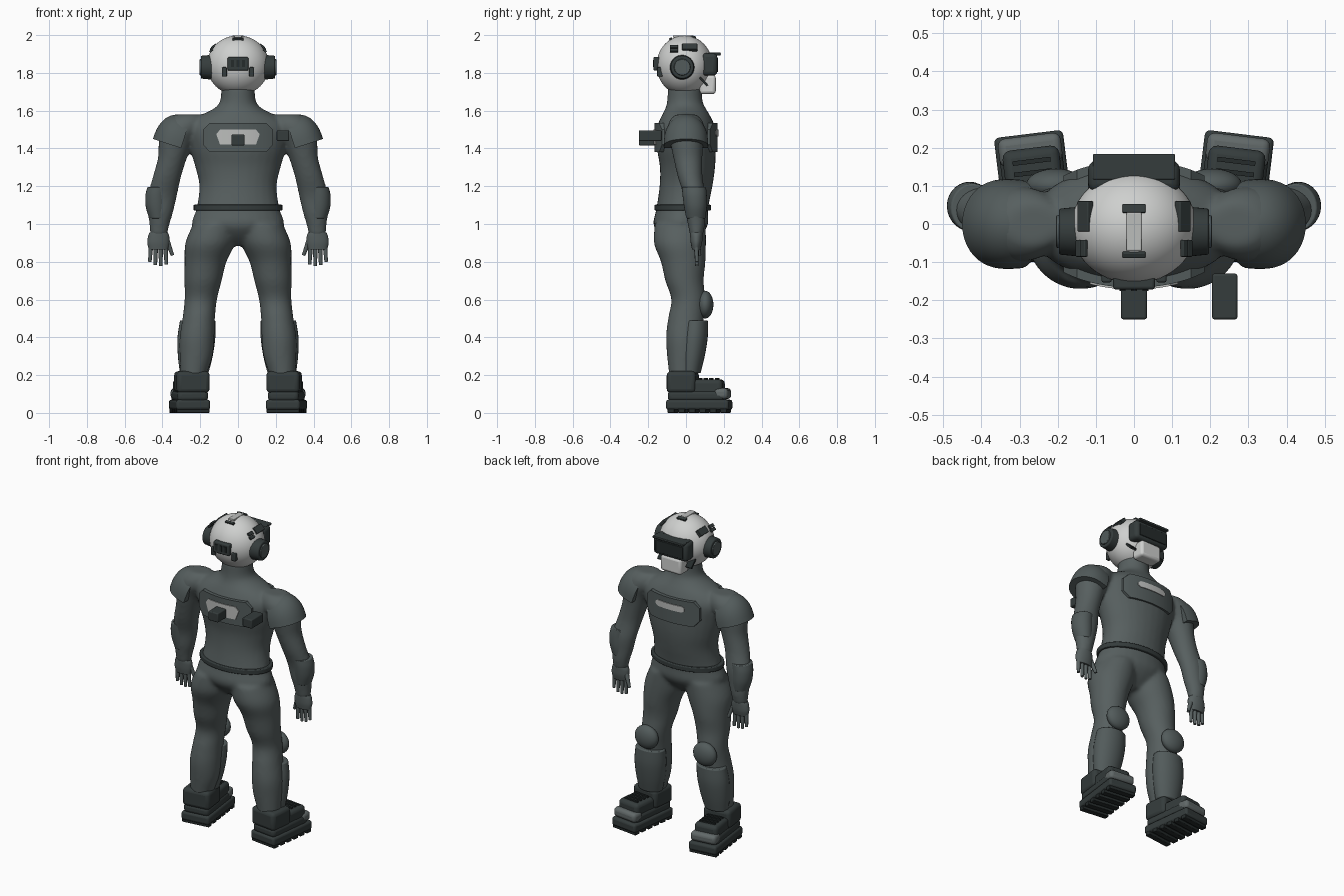
import bpy, bmesh, math
from mathutils import Matrix, Vector

if "Cube" in bpy.data.objects:
    bpy.data.objects.remove(bpy.data.objects["Cube"])


def material(name, r, g, b):
    m = bpy.data.materials.new(name)
    m.use_nodes = True
    m.diffuse_color = (r, g, b, 1)
    node = next(n for n in m.node_tree.nodes if n.type == 'BSDF_PRINCIPLED')
    node.inputs["Base Color"].default_value = (r, g, b, 1)
    node.inputs["Roughness"].default_value = 0.7
    return m


SUIT = material("suit grey", .095, .115, .115)
PAD = material("pad grey", .085, .105, .105)
DARK = material("dark rubber", .035, .045, .045)
BLACK = material("near black", .018, .024, .024)
WHITE = material("helmet white", .62, .63, .62)
TRIM = material("light trim", .5, .51, .5)
CAP = material("toe cap grey", .12, .14, .14)


def make(name, bm, mat, mirror=False, bevel=0.0):
    """Turn a bmesh into a smooth object with sharp edges kept."""
    bmesh.ops.recalc_face_normals(bm, faces=bm.faces)
    for f in bm.faces:
        f.smooth = True
    for e in bm.edges:
        e.smooth = len(e.link_faces) == 2 and e.calc_face_angle(0) < .6
    me = bpy.data.meshes.new(name)
    bm.to_mesh(me)
    bm.free()
    me.materials.append(mat)
    ob = bpy.data.objects.new(name, me)
    bpy.context.scene.collection.objects.link(ob)
    if bevel:
        b = ob.modifiers.new("bevel", 'BEVEL')
        b.width, b.segments = bevel, 3
    if mirror:
        ob.modifiers.new("mirror", 'MIRROR')
    return ob


def loft(bm, rings, side=1, seg=28, steps=5):
    """Closed tube through rings of (z, centre x, centre y, radius x, radius y)."""
    pts = [Vector(r) for r in rings]
    ext = [pts[0]] + pts + [pts[-1]]
    path = []
    for i in range(len(pts) - 1):
        p0, p1, p2, p3 = ext[i:i + 4]
        for k in range(steps):
            t = k / steps
            path.append(p1 + ((p2 - p0) * t + (2 * p0 - 5 * p1 + 4 * p2 - p3) * t * t
                              + (3 * p1 - p0 - 3 * p2 + p3) * t ** 3) / 2)
    path.append(pts[-1])
    loops = []
    for z, cx, cy, rx, ry in path:
        loops.append([bm.verts.new((side * (cx + rx * math.cos(a)), cy + ry * math.sin(a), z))
                      for a in (math.tau * j / seg for j in range(seg))])
    for a, b in zip(loops, loops[1:]):
        for j in range(seg):
            k = (j + 1) % seg
            bm.faces.new((a[j], a[k], b[k], b[j]))
    bm.faces.new(loops[0])
    bm.faces.new(loops[-1])


def ball(bm, centre, radii, seg=40):
    m = Matrix.Translation(centre) @ Matrix.Diagonal((*radii, 1))
    return bmesh.ops.create_uvsphere(bm, u_segments=seg, v_segments=seg // 2, radius=1, matrix=m)["verts"]


def box(bm, centre, size, rot=(0, 'X'), base=Matrix()):
    m = base @ Matrix.Translation(centre) @ Matrix.Rotation(math.radians(rot[0]), 4, rot[1])
    bmesh.ops.create_cube(bm, size=1, matrix=m @ Matrix.Diagonal((*size, 1)))


def rod(bm, a, b, r1, r2, seg=16):
    a, b = Vector(a), Vector(b)
    m = Matrix.Translation((a + b) / 2) @ (b - a).to_track_quat('Z', 'Y').to_matrix().to_4x4()
    bmesh.ops.create_cone(bm, cap_ends=True, segments=seg, radius1=r1, radius2=r2,
                          depth=(b - a).length, matrix=m)


def boxes(name, mat, items, mirror=False, bevel=0.0, base=Matrix()):
    bm = bmesh.new()
    for it in items:
        box(bm, *it, base=base)
    return make(name, bm, mat, mirror, bevel)


def chest_plate(name, half, facing, off, mat, thick):
    """Symmetric outline in x and z, wrapped around the torso."""
    bm = bmesh.new()
    outline = half + [(-x, z) for x, z in reversed(half)]
    bm.faces.new([bm.verts.new((x, 0, z)) for x, z in outline])
    for i in range(-8, 9):
        bmesh.ops.bisect_plane(bm, geom=bm.verts[:] + bm.edges[:] + bm.faces[:],
                               plane_co=(i * .022, 0, 0), plane_no=(1, 0, 0))
    for v in bm.verts:
        v.co.y = facing * (.155 * math.sqrt(1 - (v.co.x / .275) ** 2) + off)
    new = bmesh.ops.extrude_face_region(bm, geom=bm.faces[:])["geom"]
    for v in new:
        if isinstance(v, bmesh.types.BMVert):
            v.co.y -= facing * thick
    make(name, bm, mat)


# Body suit: torso, arms and legs fused into one smooth skin
bm = bmesh.new()
loft(bm, [(.885, 0, -.03, .06, .05), (.94, 0, -.03, .17, .11), (1.0, 0, -.028, .243, .145),
          (1.08, 0, -.02, .22, .137), (1.2, 0, 0, .205, .14), (1.3, 0, .008, .226, .146),
          (1.4, 0, .002, .255, .156), (1.5, 0, 0, .272, .156), (1.56, 0, 0, .225, .135),
          (1.61, 0, -.002, .13, .108), (1.65, 0, -.006, .095, .094), (1.73, 0, -.006, .088, .09)])
for s in (1, -1):
    loft(bm, [(.94, .42, .055, .045, .035), (1.0, .416, .055, .054, .046), (1.06, .41, .05, .066, .052),
              (1.15, .4, .045, .077, .058), (1.25, .376, .022, .075, .066), (1.35, .347, .01, .077, .077),
              (1.43, .328, .004, .092, .088), (1.5, .3, 0, .108, .1), (1.55, .28, 0, .1, .085),
              (1.58, .265, 0, .07, .055)], s)
    loft(bm, [(.13, .238, -.02, .068, .068), (.2, .235, -.02, .07, .07), (.3, .222, -.015, .087, .085),
              (.4, .217, -.01, .092, .096), (.5, .208, 0, .086, .095), (.6, .197, .012, .086, .09),
              (.7, .185, -.008, .099, .102), (.8, .172, -.015, .111, .118), (.9, .147, -.032, .132, .138),
              (1.0, .12, -.03, .117, .135)], s)
body = make("body_suit", bm, SUIT)
remesh = body.modifiers.new("fuse", 'REMESH')
remesh.mode, remesh.voxel_size, remesh.use_smooth_shade = 'VOXEL', .011, True
relax = body.modifiers.new("relax", 'SMOOTH')
relax.factor, relax.iterations = .5, 8

# Belt
bm = bmesh.new()
loft(bm, [(1.072, 0, -.017, .235, .15), (1.102, 0, -.017, .235, .15)], seg=48, steps=1)
make("belt", bm, DARK, bevel=.005)

# Shoulder pads: squarish domes leaning inward, trimmed at the bottom and inside
bm = bmesh.new()
ball(bm, (0, 0, 0), (1, 1, 1), 48)
for v in bm.verts:
    v.co = [math.copysign(abs(c) ** p, c) * r for c, p, r in zip(v.co, (.85, 1, .8), (.127, .118, .168))]
for co, no in (((0, 0, 0), (0, 0, -1)), ((-.03, 0, 0), (-1, 0, 0))):
    cut = bmesh.ops.bisect_plane(bm, geom=bm.verts[:] + bm.edges[:] + bm.faces[:],
                                 plane_co=co, plane_no=no, clear_outer=True)
    bmesh.ops.holes_fill(bm, edges=[e for e in bm.edges if e.is_boundary])
bm.transform(Matrix.Translation((.33, 0, 1.411)) @ Matrix.Rotation(math.radians(-18), 4, 'Y'))
make("shoulder_pads", bm, PAD, mirror=True)

# Forearm, shin and knee guards
bm = bmesh.new()
loft(bm, [(1.03, .424, .052, .046, .05), (1.09, .43, .05, .058, .06), (1.15, .43, .046, .06, .064),
          (1.195, .422, .042, .058, .064)])
make("forearm_guards", bm, PAD, mirror=True, bevel=.004)
bm = bmesh.new()
loft(bm, [(.21, .232, .022, .075, .055), (.3, .226, .032, .092, .067), (.4, .22, .042, .1, .073),
          (.49, .213, .05, .094, .066)])
make("shin_guards", bm, PAD, mirror=True, bevel=.006)
bm = bmesh.new()
ball(bm, (.205, .102, .573), (.078, .043, .073))
make("knee_pads", bm, PAD, mirror=True)

# Gloves
bm = bmesh.new()
loft(bm, [(.865, .422, .054, .05, .022), (.9, .422, .055, .058, .03), (.935, .42, .055, .056, .033),
          (.955, .42, .055, .048, .034)])
for i in range(4):
    x = .384 + i * .026
    tip = (.785, .778, .782, .8)[i]
    rod(bm, (x, .055, .88), (x + (i - 1.5) * .003, .058, tip), .013, .009)
rod(bm, (.375, .06, .91), (.347, .072, .835), .014, .009)
make("gloves", bm, SUIT, mirror=True)

# Boots, toes turned slightly outward
foot = Matrix.Translation((.257, .07, 0)) @ Matrix.Rotation(math.radians(-7), 4, 'Z')
boxes("boot_soles", DARK, [((0, 0, .043), (.182, .335, .054))], True, .014, foot)
treads = [((0, -.14 + i * .056, .012), (.176, .036, .024)) for i in range(6)]
boxes("boot_treads", BLACK, treads, True, .004, foot)
boxes("boot_uppers", DARK, [((0, -.01, .09), (.165, .3, .06)), ((0, .04, .135), (.15, .18, .085))],
      True, .022, foot)
boxes("boot_cuffs", DARK, [((-.002, -.088, .163), (.176, .155, .115))], True, .022, foot)
boxes("boot_toe_caps", CAP, [((0, .125, .102), (.166, .075, .058))], True, .02, foot)
boxes("boot_laces", BLACK, [((0, .005 + i * .03, .18), (.1, .012, .01)) for i in range(4)], True, 0, foot)

# Chest and back panels
panel = [(.15, 1.38), (.185, 1.42), (.185, 1.5), (.15, 1.535)]
chest_plate("chest_panel", panel, 1, .012, PAD, .035)
chest_plate("back_panel", panel, -1, .012, PAD, .035)
chest_plate("chest_light_bar", [(.085, 1.462), (.1, 1.473), (.1, 1.489), (.085, 1.5)], 1, .017, TRIM, .008)
chest_plate("back_light_plate", [(.095, 1.42), (.115, 1.475), (.095, 1.5)], -1, .017, TRIM, .008)
boxes("back_boxes", DARK, [((0, -.19, 1.445), (.068, .12, .058)), ((.238, -.19, 1.468), (.066, .12, .056))],
      bevel=.006)

# Helmet shell
bm = bmesh.new()
ball(bm, (0, -.008, 1.84), (.165, .148, .158), 56)
make("helmet", bm, WHITE)
boxes("helmet_crest", TRIM, [((0, -.02, 1.993), (.04, .1, .012))], bevel=.003)
boxes("crest_clips", DARK, [((0, .04, 1.988), (.06, .024, .016), (-15, 'X')),
                            ((0, -.08, 1.978), (.06, .016, .016), (25, 'X'))], bevel=.003)

# Visor, brim and chin guard
boxes("visor_frame", DARK, [((0, .125, 1.845), (.24, .082, .12))], bevel=.022)
boxes("visor_glass", BLACK, [((0, .166, 1.842), (.19, .008, .075))], bevel=.003)
boxes("visor_brim", DARK, [((0, .15, 1.9), (.215, .068, .014))], bevel=.004)
boxes("chin_guard", WHITE, [((0, .115, 1.738), (.145, .085, .1))], bevel=.016)

# Ear cups
bm = bmesh.new()
rod(bm, (.135, -.02, 1.83), (.197, -.02, 1.83), .066, .06, 40)
make("ear_cups", bm, DARK, mirror=True, bevel=.006)
bm = bmesh.new()
rod(bm, (.19, -.02, 1.83), (.204, -.02, 1.83), .044, .042, 40)
make("ear_discs", bm, PAD, mirror=True, bevel=.003)

# Helmet side plates, dashes and cheek slashes
boxes("helmet_side_plates", DARK, [((.128, .02, 1.934), (.042, .08, .02), (48, 'Y')),
                                   ((.132, -.064, 1.938), (.02, .044, .012), (48, 'Y')),
                                   ((.143, -.064, 1.918), (.02, .044, .012), (48, 'Y'))], True, .003)
boxes("cheek_slashes", BLACK, [((.1, .088, 1.76), (.04, .078, .012), (-47, 'X'))], True)

# Rear helmet unit with slots and clips
boxes("rear_unit", DARK, [((0, -.152, 1.848), (.11, .04, .072))], bevel=.008)
boxes("rear_unit_slots", BLACK, [((i * .03, -.173, 1.85), (.016, .006, .036)) for i in (-1, 0, 1)])
boxes("rear_clips", DARK, [((.072, -.138, 1.805), (.026, .03, .05))], True, .005)
